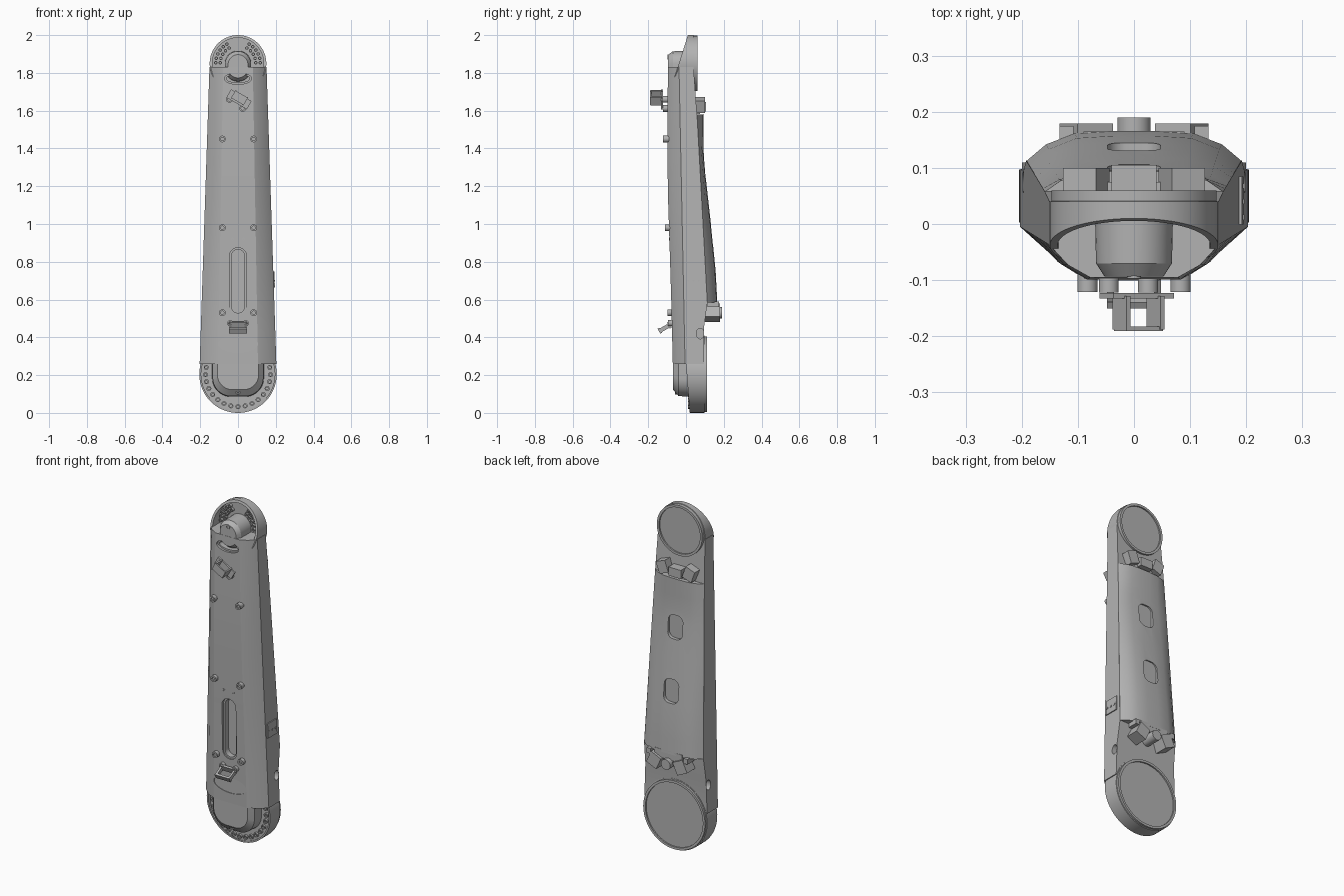
import bpy, bmesh
from math import sin, cos, pi, radians
from mathutils import Vector, Matrix

cube = bpy.data.objects.get("Cube")
if cube:
    bpy.data.objects.remove(cube, do_unlink=True)

GREY = (0.45, 0.45, 0.45, 1)
mat = bpy.data.materials.new("cast_grey")
mat.use_nodes = True
mat.diffuse_color = GREY
mat.node_tree.nodes["Principled BSDF"].inputs["Base Color"].default_value = GREY
parts = []


def finish(name, bm):
    bmesh.ops.recalc_face_normals(bm, faces=bm.faces)
    me = bpy.data.meshes.new(name)
    bm.to_mesh(me)
    bm.free()
    me.materials.append(mat)
    ob = bpy.data.objects.new(name, me)
    bpy.context.collection.objects.link(ob)
    parts.append(ob)
    return ob


def loft(name, rings):
    """Bridge equal-length rings and close both ends."""
    bm = bmesh.new()
    vs = [[bm.verts.new(p) for p in ring] for ring in rings]
    n = len(vs[0])
    for a, b in zip(vs, vs[1:]):
        for i in range(n):
            j = (i + 1) % n
            bm.faces.new((a[i], a[j], b[j], b[i]))
    bm.faces.new(vs[0])
    bm.faces.new(vs[-1])
    return finish(name, bm)


def oval(hx, hz, r=None, n=48):
    """Ellipse, or a rounded rectangle when a corner radius is given."""
    pts = []
    for i in range(n):
        a = 2 * pi * (i + 0.5) / n
        c, s = cos(a), sin(a)
        if r is None:
            pts.append((hx * c, hz * s))
        else:
            pts.append(((hx - r) * (1 if c > 0 else -1) + r * c * 0.999,
                        (hz - r) * (1 if s > 0 else -1) + r * s * 0.999))
    return pts


def prism(name, outline, x, z, layers):
    """Stack an outline along y; layers are (y, scale)."""
    return loft(name, [[(x + s * px, y, z + s * pz) for px, pz in outline] for y, s in layers])


def box(name, size, loc, rot=(0, 0, 0)):
    bm = bmesh.new()
    m = Matrix.Translation(loc)
    for angle, axis in zip(rot, "XYZ"):
        m = m @ Matrix.Rotation(radians(angle), 4, axis)
    bmesh.ops.create_cube(bm, size=1, matrix=m @ Matrix.Diagonal((*size, 1)))
    return finish(name, bm)


def stud(name, x, z, y0, y1, r=0.018, hole=0.5):
    """Round boss with a socket in its front end."""
    return prism(name, oval(r, r, n=20), x, z,
                 [(y0, 1), (y1, 1), (y1, hole), (y1 + 0.008, hole)])


def cut(target, cutter):
    mod = target.modifiers.new("cut", "BOOLEAN")
    mod.object, mod.operation, mod.solver = cutter, "DIFFERENCE", "EXACT"
    bpy.context.view_layer.objects.active = target
    bpy.ops.object.modifier_apply(modifier=mod.name)
    parts.remove(cutter)
    bpy.data.objects.remove(cutter, do_unlink=True)


def at(table, z):
    for (z0, a), (z1, b) in zip(table, table[1:]):
        if z <= z1:
            return a + (b - a) * (z - z0) / (z1 - z0)
    return table[-1][1]


# Lengthwise profiles of the housing
FRONT = [(0.26, -0.07), (0.6, -0.078), (1.2, -0.097), (1.5, -0.1), (1.83, -0.095)]
SHOULDER = [(0.26, -0.005), (1.83, -0.037)]
WIDTH = [(0.26, 0.203), (1.83, 0.151)]
BACK = [(0.26, 0.095), (0.45, 0.095), (0.58, 0.113), (1.13, 0.083), (1.58, 0.058), (1.83, 0.04)]
COVER = [(0.58, 0.166), (0.75, 0.157), (1.0, 0.132), (1.25, 0.104), (1.4, 0.092), (1.58, 0.094)]


def mirrored(half, z):
    return [(x, y, z) for x, y in half] + [(-x, y, z) for x, y in reversed(half)]


# Main housing with chamfered front
def body_ring(z):
    w, f, s, b = (at(t, z) for t in (WIDTH, FRONT, SHOULDER, BACK))
    return mirrored([(0.52 * w, f), (0.78 * w, f + 0.38 * (s - f)), (w, s), (w, b)], z)


housing = loft("housing", [body_ring(z) for z in
               (0.26, 0.45, 0.58, 0.85, 1.13, 1.35, 1.58, 1.83)])

# Rear cover
def cover_ring(z):
    w, b, o = (at(t, z) for t in (WIDTH, BACK, COVER))
    w *= 0.995
    return mirrored([(w, b - 0.03), (w, b), (0.82 * w, b + 0.55 * (o - b)), (0.55 * w, o - 0.004),
                     (0.2 * w, o)], z)


cover = loft("rear_cover", [cover_ring(z) for z in
             (0.585, 0.67, 0.75, 0.87, 1.0, 1.12, 1.25, 1.33, 1.4, 1.48, 1.58)])
for z in (0.94, 1.3):
    y = at(COVER, z)
    cut(cover, prism("cutter", oval(0.047, 0.068, 0.035), 0, z, [(y - 0.014, 1), (y + 0.05, 1)]))

# Front openings: stepped lip, then deeper recess
for z, hx, hz, r in ((1.77, 0.072, 0.031, None), (0.365, 0.106, 0.046, None),
                     (0.697, 0.045, 0.178, 0.045)):
    y = at(FRONT, z)
    for grow, depth in ((0, 0.012), (0.01, 0.045)):
        rr = None if r is None else r - grow
        cut(housing, prism("cutter", oval(hx - grow, hz - grow, rr), 0, z,
                           [(y - 0.05, 1), (y + depth, 1)]))

# Side cable ports
for side in (-1, 1):
    port = loft("cutter", [[(side * x, 0.075 + py, 0.42 + pz) for py, pz in oval(0.02, 0.028)]
                           for x in (0.17, 0.25)])
    cut(housing, port)


# Round joint ends with a slanted rim, recessed flange and rear disc
def joint(name, zc, r, rim, y_top, y_bot, floor, y_mid, y_back, disc):
    def ring(rad, y=None):
        pts = []
        for i in range(72):
            a = 2 * pi * i / 72
            z = zc + rad * sin(a)
            t = (z - zc + r) / (2 * r)
            pts.append((rad * cos(a), y_bot + (y_top - y_bot) * t if y is None else y, z))
        return pts
    ri = r - rim
    return loft(name, [ring(ri * 0.3, floor), ring(ri, floor), ring(ri), ring(r), ring(r, y_mid),
                       ring(disc, y_mid + 0.001), ring(disc, y_back), ring(disc - 0.014, y_back),
                       ring(disc - 0.014, y_back - 0.008)])


joint("upper_joint", 1.85, 0.15, 0.014, 0.01, -0.085, 0.022, 0.04, 0.06, 0.147)
joint("lower_joint", 0.205, 0.205, 0.01, -0.012, 0.02, 0.022, 0.097, 0.11, 0.2)

# Tongues running from the housing onto the joints
prism("upper_tongue", oval(0.07, 0.082, 0.069), 0, 1.835,
      [(0.03, 1), (-0.07, 0.97), (-0.094, 0.75)])
prism("lower_tongue", oval(0.137, 0.19, 0.1), 0, 0.275,
      [(0.03, 1), (-0.04, 0.98), (-0.0685, 0.8)])
stud("upper_tongue_bolt", 0, 1.885, -0.08, -0.097, 0.013)
stud("lower_tongue_bolt", 0, 0.112, -0.03, -0.058, 0.014)

# Flange bolts
for side in (-1, 1):
    for rad, count in ((0.118, 6), (0.094, 5)):
        for k in range(count):
            a = radians(2 + 58 * k / (count - 1))
            stud("upper_flange_bolt", side * rad * cos(a), 1.85 + rad * sin(a), 0.03, 0.005, 0.009)
for k in range(17):
    a = pi - radians(12) + radians(204) * k / 16
    stud("lower_flange_bolt", 0.172 * cos(a), 0.205 + 0.172 * sin(a), 0.03, 0.01, 0.013)

# Front mounting studs and small pins
for side in (-1, 1):
    for z in (1.45, 0.98, 0.53):
        y = at(FRONT, z)
        stud("mounting_stud", side * 0.083, z, y + 0.02, y - 0.022)
    stud("pin", side * 0.03, 0.92, -0.07, -0.09, 0.008)
    stud("lower_clip_stud", side * 0.042, 0.475, -0.06, -0.095, 0.016)

# Upper cable clip, turned on the front face
for x, z in ((-0.045, 1.66), (0.025, 1.612)):
    stud("upper_clip_stud", x, z, -0.08, -0.122, 0.018)
box("upper_clip_plate", (0.125, 0.01, 0.05), (0.005, -0.128, 1.66), (0, 30, 0))
for dx, dz in ((-0.03, 0.017), (0.03, -0.017)):
    box("upper_clip_wall", (0.008, 0.06, 0.05), (0.008 + dx, -0.158, 1.668 + dz), (0, 30, 0))
box("upper_clip_bridge", (0.075, 0.008, 0.045), (0.008, -0.187, 1.668), (0, 30, 0))

# Lower cable clip
box("lower_clip_foot", (0.09, 0.012, 0.035), (0, -0.088, 0.465), (25, 0, 0))
for side in (-1, 1):
    box("lower_clip_arm", (0.012, 0.07, 0.022), (side * 0.042, -0.112, 0.45), (30, 0, 0))
box("lower_clip_bridge", (0.096, 0.012, 0.03), (0, -0.138, 0.435), (30, 0, 0))

# Rear brackets: a tilted block each side of a centre boss
for side in (-1, 1):
    box("upper_rear_block", (0.062, 0.06, 0.07), (side * 0.085, 0.07, 1.63), (0, side * 20, 0))
    box("lower_rear_block", (0.07, 0.085, 0.075), (side * 0.085, 0.137, 0.53), (0, side * -25, 0))
    box("lower_rear_lug", (0.025, 0.06, 0.03), (side * 0.12, 0.145, 0.575))
box("upper_rear_boss", (0.08, 0.055, 0.05), (0, 0.078, 1.62))
box("upper_rear_web", (0.12, 0.03, 0.035), (0, 0.06, 1.6))
box("lower_rear_web", (0.18, 0.06, 0.05), (0, 0.135, 0.575))
prism("lower_rear_boss", oval(0.03, 0.03, n=24), 0, 0.53, [(0.09, 1), (0.19, 1)])

# Side access plate with three screws
box("side_plate", (0.012, 0.085, 0.085), (0.188, 0.042, 0.705), (0, -1.8, 0))
for y in (0.012, 0.04, 0.068):
    box("side_plate_screw", (0.006, 0.009, 0.009), (0.194, y, 0.7))

# Smooth curves, crisp edges
bpy.ops.object.select_all(action="DESELECT")
for ob in parts:
    ob.select_set(True)
bpy.context.view_layer.objects.active = housing
bpy.ops.object.shade_smooth_by_angle(angle=radians(25))
